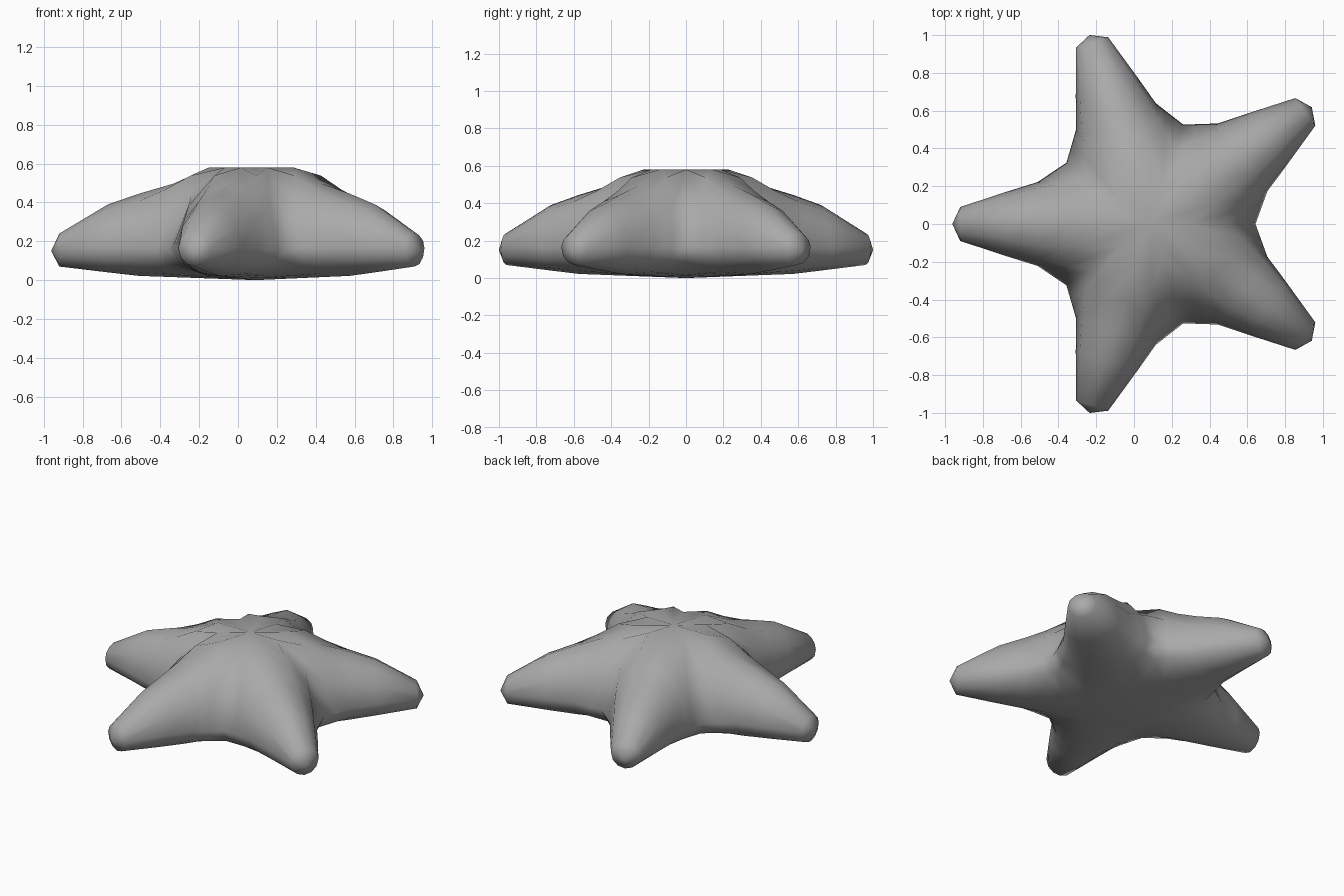
import bpy, bmesh, math
from mathutils import Vector, Matrix

cube = bpy.data.objects.get("Cube")
if cube:
    bpy.data.objects.remove(cube, do_unlink=True)

# Skin colour
skin = bpy.data.materials.new("plain_grey")
skin.use_nodes = True
grey = (0.4, 0.4, 0.4, 1)
skin.diffuse_color = grey
skin.node_tree.nodes["Principled BSDF"].inputs["Base Color"].default_value = grey

CENTRE = Vector((0.09, 0, 0))
HALF_SECTOR = math.pi / 5
MID = 0.165          # height of the widest line

# Valley between two arms: distance from centre, height (top to bottom)
valley = [(0, 0.58), (0.195, 0.58), (0.41, 0.43), (0.553, MID),
          (0.5, 0.075), (0.28, 0.015), (0, 0)]
# Arm stations: distance from centre, half width, top, bottom
stations = [(0.6, 0.222, 0.445, 0.022), (0.76, 0.172, 0.39, 0.04),
            (1.01, 0.09, 0.24, 0.07)]
TIP = (1.052, 0, 0.15)


def oval(r, width, top, bottom):
    """Half of an arm's cross-section, from ridge down to belly."""
    pts = []
    for j in range(7):
        a = math.pi / 2 - j * math.pi / 6
        rise = top - MID if j < 3 else MID - bottom
        pts.append(Vector((r, width * math.cos(a), MID + rise * math.sin(a))))
    return pts


def half_arm_rows():
    c, s = math.cos(HALF_SECTOR), math.sin(HALF_SECTOR)
    root = [Vector((d * c, d * s, z)) for d, z in valley]
    ovals = [oval(*st) for st in stations]
    rows = [root]
    # Blend the root into the arm, keeping the crown flat
    for t, lift in ((0.4, 0.054), (0.7, 0.012)):
        row = [a.lerp(b, t) for a, b in zip(root, ovals[0])]
        row[0].z += lift
        row[1].z += lift * 0.5
        rows.append(row)
    return rows + ovals


bm = bmesh.new()
rows = half_arm_rows()
for arm in range(5):
    turn = Matrix.Rotation(math.pi + arm * 2 * HALF_SECTOR, 3, 'Z')
    for side in (1, -1):
        def add(p):
            return bm.verts.new(turn @ Vector((p[0], p[1] * side, p[2])) + CENTRE)
        grid = [[add(p) for p in row] for row in rows]
        tip = add(TIP)
        for a, b in zip(grid, grid[1:]):
            for j in range(6):
                bm.faces.new((a[j], a[j + 1], b[j + 1], b[j]))
        for j in range(6):
            bm.faces.new((grid[-1][j], grid[-1][j + 1], tip))

# Weld the ten half arms into one closed skin
bmesh.ops.remove_doubles(bm, verts=bm.verts, dist=0.0005)
bmesh.ops.recalc_face_normals(bm, faces=bm.faces)
for f in bm.faces:
    f.smooth = True
mesh = bpy.data.meshes.new("starfish_body")
bm.to_mesh(mesh)
bm.free()
mesh.materials.append(skin)
body = bpy.data.objects.new("starfish_body", mesh)
bpy.context.collection.objects.link(body)
